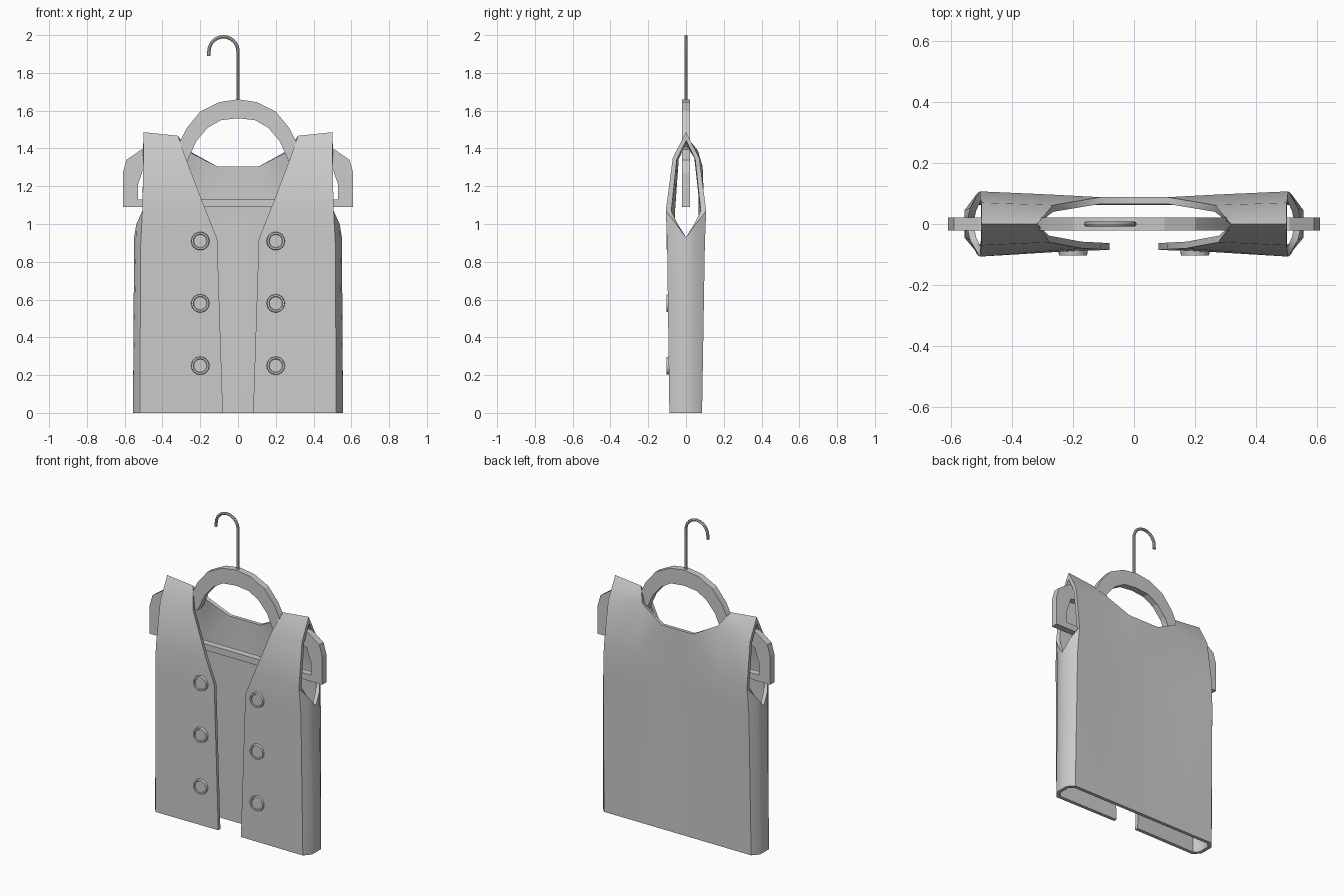
import bpy, bmesh, math

cube = bpy.data.objects.get("Cube")
if cube:
    bpy.data.objects.remove(cube, do_unlink=True)

GREY = (0.6, 0.6, 0.6, 1)
grey = bpy.data.materials.new("plain_grey")
grey.use_nodes = True
grey.diffuse_color = GREY
grey.node_tree.nodes["Principled BSDF"].inputs["Base Color"].default_value = GREY


def make_object(name, bm):
    mesh = bpy.data.meshes.new(name)
    bm.to_mesh(mesh)
    bm.free()
    obj = bpy.data.objects.new(name, mesh)
    bpy.context.collection.objects.link(obj)
    mesh.materials.append(grey)
    return obj


def select_only(obj):
    bpy.ops.object.select_all(action='DESELECT')
    obj.select_set(True)
    bpy.context.view_layer.objects.active = obj


def finish(obj, angle):
    """Apply the modifiers, then smooth all but the sharp edges."""
    select_only(obj)
    bpy.ops.object.convert(target='MESH')
    bpy.ops.object.shade_smooth_by_angle(angle=math.radians(angle))


def strips(rows_list):
    """Join neighbouring rows of points with faces and weld shared points."""
    bm = bmesh.new()
    for rows in rows_list:
        for low, high in zip(rows, rows[1:]):
            for i in range(len(low) - 1):
                loop = []
                for p in (low[i], low[i + 1], high[i + 1], high[i]):
                    if p not in loop:
                        loop.append(p)
                bm.faces.new([bm.verts.new(p) for p in loop])
    bmesh.ops.remove_doubles(bm, verts=bm.verts, dist=0.0005)
    return bm


def mirror_and_thicken(obj, thickness, offset):
    mirror = obj.modifiers.new("Mirror", 'MIRROR')
    mirror.merge_threshold = 0.001
    solid = obj.modifiers.new("Solidify", 'SOLIDIFY')
    solid.thickness = thickness
    solid.offset = offset
    solid.use_even_offset = True


# Vest half: rows run from the front opening, round the side, to the back centre
hem = [(.08, -.085, 0), (.52, -.088, 0), (.556, -.045, 0), (.556, 0, 0),
       (.556, .045, 0), (.52, .085, 0), (.3, .085, 0), (.11, .085, 0), (0, .085, 0)]
chest = [(.11, -.083, .92), (.515, -.1, .9), (.538, -.053, 1.0), (.55, 0, .93),
         (.538, .053, 1.0), (.515, .1, .9), (.3, .095, .92), (.11, .087, .92), (0, .087, .92)]
# Front shoulder panel
front_low = [(.17, -.08, 1.07), (.506, -.107, 1.07)]
front_high = [(.277, -.06, 1.35), (.501, -.07, 1.35)]
# Back shoulder panel with the neckline
back_low = [(.506, .107, 1.07), (.28, .097, 1.07), (.11, .088, 1.07), (0, .088, 1.07)]
back_high = [(.501, .07, 1.35), (.265, .062, 1.39), (.11, .088, 1.305), (0, .088, 1.305)]
ridge = [(.318, 0, 1.467), (.5, 0, 1.486)]

vest = make_object("vest", strips([
    [hem, chest],
    [chest[:2], front_low, front_high, ridge],
    [chest[5:], back_low, back_high],
    [back_high[:2], ridge[::-1]],
    [chest[1:3], [front_low[1]] * 2],
    [chest[4:6], [back_low[0]] * 2],
]))
mirror_and_thicken(vest, 0.022, -1)
finish(vest, 55)

# Hanger: arched frame with drooping arms and a lower bar
outer = [(0, 1.66), (.1, 1.645), (.2, 1.595), (.27, 1.51), (.32, 1.41),
         (.51, 1.395), (.59, 1.34), (.61, 1.27), (.61, 1.09), (0, 1.09)]
inner = [(0, 1.56), (.09, 1.55), (.16, 1.51), (.22, 1.44), (.27, 1.33),
         (.5, 1.3), (.515, 1.25), (.53, 1.21), (.53, 1.13), (0, 1.13)]
hanger = make_object("hanger_frame", strips([
    [[(x, 0, z) for x, z in side] for side in (inner, outer)]]))
mirror_and_thicken(hanger, 0.042, 0)
finish(hanger, 15)

# Hook: round wire
path = [(0, 1.64), (0, 1.78)]
for k in range(13):
    a = math.pi * k / 12
    path.append((-.077 + .077 * math.cos(a), 1.914 + .077 * math.sin(a)))
path.append((-.155, 1.89))
curve = bpy.data.curves.new("hanger_hook", 'CURVE')
curve.dimensions = '3D'
curve.bevel_depth = 0.009
curve.bevel_resolution = 2
curve.use_fill_caps = True
spline = curve.splines.new('POLY')
spline.points.add(len(path) - 1)
for point, (x, z) in zip(spline.points, path):
    point.co = (x, 0, z, 1)
hook = bpy.data.objects.new("hanger_hook", curve)
bpy.context.collection.objects.link(hook)
curve.materials.append(grey)
finish(hook, 40)

# Buttons: rimmed discs in two columns
for side, label in ((-1, "right"), (1, "left")):
    for z, level in ((.25, "lower"), (.58, "middle"), (.91, "upper")):
        bm = bmesh.new()
        bmesh.ops.create_cone(bm, cap_ends=True, segments=24,
                              radius1=.05, radius2=.046, depth=.026)
        top = max(bm.faces, key=lambda f: f.calc_center_median().z)
        bmesh.ops.inset_region(bm, faces=[top], thickness=.009, depth=0)
        bmesh.ops.inset_region(bm, faces=[top], thickness=.003, depth=-.005)
        button = make_object(f"{label}_{level}_button", bm)
        button.rotation_euler.x = math.pi / 2
        button.location = (side * .2, -.09, z)
        finish(button, 30)
